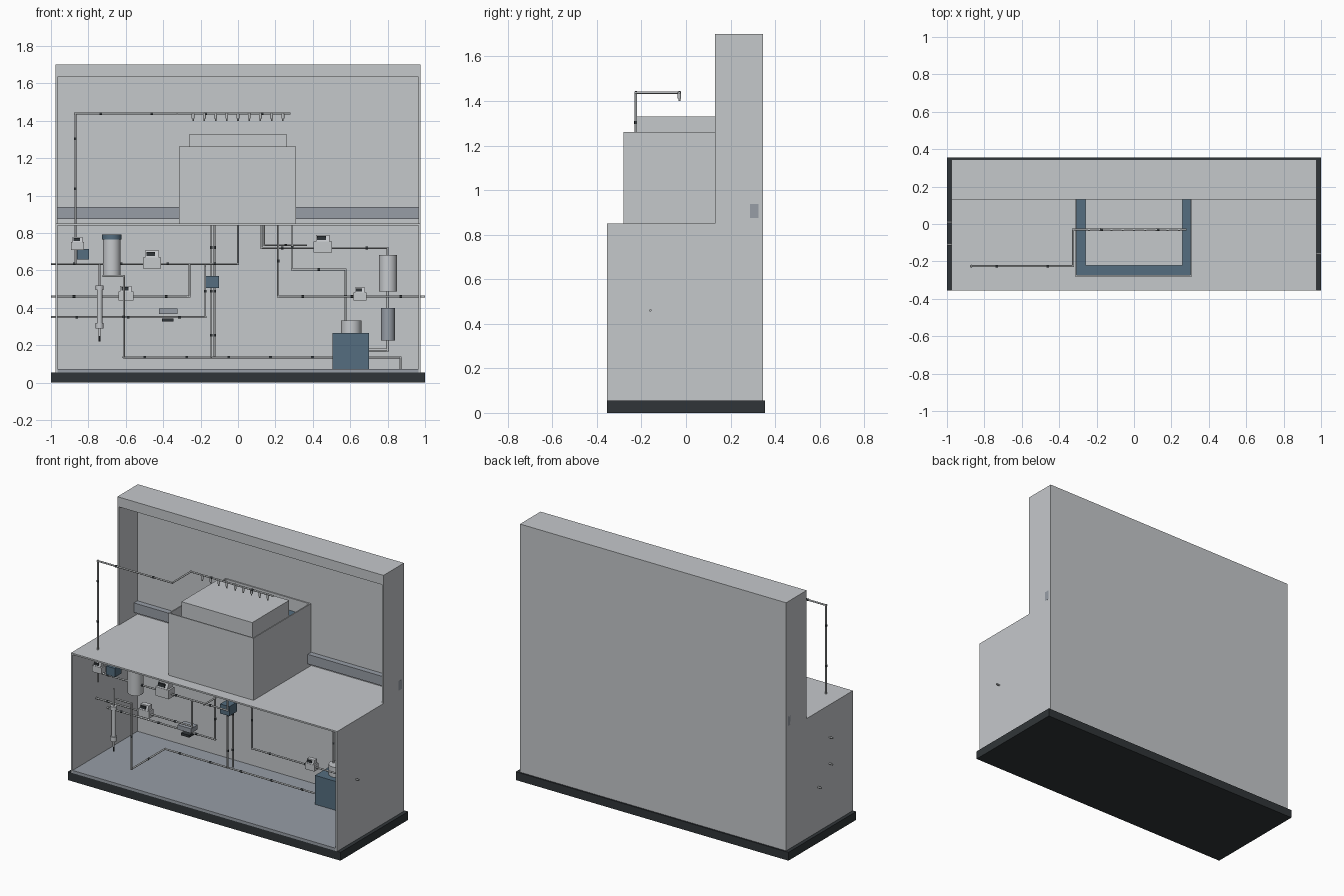
import bpy, bmesh
from mathutils import Vector, Matrix

cube = bpy.data.objects.get("Cube")
if cube:
    bpy.data.objects.remove(cube, do_unlink=True)


def material(name, rgb):
    m = bpy.data.materials.new(name)
    m.use_nodes = True
    m.diffuse_color = (*rgb, 1)
    m.node_tree.nodes["Principled BSDF"].inputs["Base Color"].default_value = (*rgb, 1)
    return m


PANEL = material("light grey panel", (0.56, 0.58, 0.6))
STEEL = material("blue grey steel", (0.31, 0.34, 0.38))
DARK = material("near black", (0.03, 0.036, 0.04))
BLUE = material("slate blue", (0.09, 0.155, 0.215))
PIPE = material("pipe grey", (0.5, 0.52, 0.53))


def finish(name, bm, *mats):
    me = bpy.data.meshes.new(name)
    bmesh.ops.recalc_face_normals(bm, faces=bm.faces)
    bm.to_mesh(me)
    bm.free()
    ob = bpy.data.objects.new(name, me)
    for m in mats:
        me.materials.append(m)
    bpy.context.collection.objects.link(ob)
    return ob


def add_box(bm, x, y, z):
    size = Matrix.Diagonal((x[1] - x[0], y[1] - y[0], z[1] - z[0], 1))
    mid = Matrix.Translation((sum(x) / 2, sum(y) / 2, sum(z) / 2))
    return bmesh.ops.create_cube(bm, size=1, matrix=mid @ size)["verts"]


def box(name, x, y, z, mat):
    bm = bmesh.new()
    add_box(bm, x, y, z)
    return finish(name, bm, mat)


def add_rod(bm, a, b, r, sides=10, slot=0):
    a, b = Vector(a), Vector(b)
    d = b - a
    mat = Matrix.Translation((a + b) / 2) @ d.to_track_quat("Z", "Y").to_matrix().to_4x4()
    made = bmesh.ops.create_cone(bm, cap_ends=True, segments=sides, radius1=r,
                                 radius2=r, depth=d.length, matrix=mat)
    for f in {f for v in made["verts"] for f in v.link_faces}:
        f.material_index = slot
        f.smooth = len(f.verts) == 4


def cylinder(name, x, y, z, r, mat):
    bm = bmesh.new()
    add_rod(bm, (x, y, z[0]), (x, y, z[1]), r, 32)
    return finish(name, bm, mat)


def pipe(name, points, r=0.0055):
    """Straight runs with square elbows, and a dark coupling on each long run."""
    bm = bmesh.new()
    pts = [Vector(p) for p in points]
    for i, (a, b) in enumerate(zip(pts, pts[1:])):
        d = (b - a).normalized()
        start = a - d * r * (i > 0)
        end = b + d * r * (i < len(pts) - 2)
        add_rod(bm, start, end, r)
        count = int((b - a).length / 0.22)
        for k in range(count):
            c = a.lerp(b, (k + 0.5) / count)
            add_rod(bm, c - d * 0.007, c + d * 0.007, r * 1.35, 10, 1)
    return finish(name, bm, PIPE, DARK)


# Cabinet shell
W, INNER = 0.976, 0.965
FRONT, STEP, BACK = -0.355, 0.13, 0.345
box("base_plinth", (-1, 1), (FRONT, 0.355), (0, 0.055), DARK)
outline = [(FRONT, 0.055), (BACK, 0.055), (BACK, 1.7), (STEP, 1.7), (STEP, 0.85), (FRONT, 0.85)]
for side, name in ((1, "left_side_panel"), (-1, "right_side_panel")):
    bm = bmesh.new()
    face = bm.faces.new([bm.verts.new((side * INNER, y, z)) for y, z in outline])
    out = bmesh.ops.extrude_face_region(bm, geom=[face])["geom"]
    bmesh.ops.translate(bm, vec=(side * (W - INNER), 0, 0),
                        verts=[v for v in out if isinstance(v, bmesh.types.BMVert)])
    finish(name, bm, PANEL)
box("back_panel", (-INNER, INNER), (0.325, BACK), (0.055, 1.7), PANEL)
box("roof", (-INNER, INNER), (STEP, 0.325), (1.635, 1.7), PANEL)
box("counter_top", (-INNER, INNER), (FRONT, 0.325), (0.84, 0.85), PANEL)
box("cabinet_floor", (-INNER, INNER), (FRONT, 0.325), (0.055, 0.073), STEEL)
box("rear_rail", (-W, W + 0.001), (0.288, 0.325), (0.875, 0.938), STEEL)

# Tank on the counter
bm = bmesh.new()
TB = 0.322
add_box(bm, (-0.315, 0.31), (-0.28, -0.272), (0.85, 1.262))
add_box(bm, (-0.315, 0.31), (TB - 0.008, TB), (0.85, 1.262))
for x in ((-0.315, -0.307), (0.302, 0.31)):
    add_box(bm, x, (-0.272, TB - 0.008), (0.85, 1.262))
finish("tank_walls", bm, PANEL)
box("tank_bed", (-0.307, 0.302), (-0.272, TB - 0.008), (0.85, 1.18), BLUE)
box("tank_block", (-0.26, 0.26), (-0.222, 0.165), (1.18, 1.33), PANEL)

# Spray line above the tank
spray = -0.03
pipe("spray_feed", [(-0.87, -0.225, 0.635), (-0.87, -0.225, 1.438), (-0.325, -0.225, 1.438),
                    (-0.325, spray, 1.438), (0.28, spray, 1.438)])
bm = bmesh.new()
for i in range(-4, 5):
    x = i * 0.06
    add_rod(bm, (x, spray, 1.412), (x, spray, 1.442), 0.008)
    add_rod(bm, (x, spray, 1.4), (x, spray, 1.412), 0.0045)
finish("spray_nozzles", bm, PIPE)

# Pipework in the cabinet
F, M, R, D = -0.11, 0.01, 0.105, -0.16
G = 0.18
pipe("upper_inlet", [(-1, F, 0.635), (0, F, 0.635), (0, F, 0.84)])
pipe("middle_inlet", [(-1, F, 0.46), (-0.26, F, 0.46), (-0.26, F, 0.635)])
pipe("lower_inlet", [(-1, M, 0.35), (-0.175, M, 0.35), (-0.175, M, 0.625), (-0.175, F, 0.625)])
pipe("drain_outlet", [(0.215, D, 0.84), (0.215, D, 0.46), (1, D, 0.46)])
pipe("floor_line", [(-0.725, -0.245, 0.57), (-0.61, -0.245, 0.57), (-0.61, -0.245, 0.135),
                    (-0.61, R, 0.135), (0.51, R, 0.135)])
pipe("floor_riser_front", [(-0.143, R - 0.01, 0.135), (-0.143, R - 0.01, 0.84)])
pipe("floor_riser_back", [(-0.125, R + 0.02, 0.135), (-0.125, R + 0.02, 0.84)])
pipe("pump_suction", [(0.29, G, 0.84), (0.29, G, 0.605), (0.575, G, 0.605), (0.575, G, 0.32)])
pipe("heater_return", [(0.125, G, 0.84), (0.125, G, 0.72), (0.8, G, 0.72), (0.8, G, 0.67)])
pipe("return_bypass", [(0.14, G, 0.84), (0.14, G, 0.735), (0.37, G, 0.735)], 0.004)
pipe("heater_link", [(0.8, G, 0.5), (0.8, G, 0.39)], 0.008)
pipe("pump_delivery", [(0.8, G, 0.23), (0.8, G, 0.175), (0.69, G, 0.175)], 0.008)
pipe("pump_drain", [(0.69, G, 0.135), (0.868, G, 0.135), (0.868, G, 0.073)])

# Pump, heater and filters
box("pump_body", (0.505, 0.7), (0.086, 0.28), (0.073, 0.265), BLUE)
cylinder("pump_head", 0.605, G, (0.265, 0.332), 0.054, PANEL)
cylinder("heater_vessel", 0.802, G, (0.488, 0.682), 0.048, PANEL)
cylinder("lower_vessel", 0.802, G, (0.225, 0.4), 0.037, STEEL)
cylinder("filter_body", -0.675, F, (0.573, 0.765), 0.047, PANEL)
cylinder("filter_cap", -0.675, F, (0.765, 0.792), 0.052, BLUE)
bm = bmesh.new()
tube = (-0.74, -0.245)
for lo, hi, r, slot in ((0.32, 0.5, 0.015, 0), (0.29, 0.32, 0.021, 0), (0.495, 0.52, 0.021, 0),
                        (0.52, 0.635, 0.0055, 0), (0.25, 0.29, 0.006, 0), (0.22, 0.285, 0.005, 1)):
    add_rod(bm, (*tube, lo), (*tube, hi), r, 20, slot)
finish("membrane_tube", bm, PANEL, DARK)

# Valves and control boxes
box("blue_valve", (-0.17, -0.102), (0.055, 0.135), (0.507, 0.57), BLUE)
box("blue_actuator", (-0.862, -0.796), (-0.15, -0.085), (0.658, 0.715), BLUE)
box("sensor_box", (-0.422, -0.324), (-0.03, 0.04), (0.366, 0.396), STEEL)
box("sensor_foot", (-0.405, -0.344), (-0.02, 0.03), (0.328, 0.344), DARK)


# Flow meters with an angled dark display on top
def meter(name, x, y, z, w):
    h = w / 2
    bm = bmesh.new()
    add_box(bm, (x - h, x + h), (y - h * 0.6, y + h * 0.6), (z, z + w * 0.6))
    head = add_box(bm, (x - h * 0.75, x + h * 0.75), (y - h * 0.55, y + h * 0.55),
                   (z + w * 0.6, z + w * 0.97))
    for v in head:
        if v.co.z > z + w * 0.8 and v.co.y < y:
            v.co.y += h * 0.3
    finish(name, bm, PANEL)
    box(name + "_display", (x - h * 0.6, x + h * 0.35), (y - h * 0.56, y - h * 0.3),
        (z + w * 0.68, z + w * 0.9), DARK)


for i, spec in enumerate(((-0.46, F, 0.61, 0.098), (-0.6, F, 0.438, 0.08), (0.652, D, 0.44, 0.07),
                          (0.453, G, 0.695, 0.098), (-0.858, -0.235, 0.71, 0.07))):
    meter("flow_meter_%d" % (i + 1), *spec)
